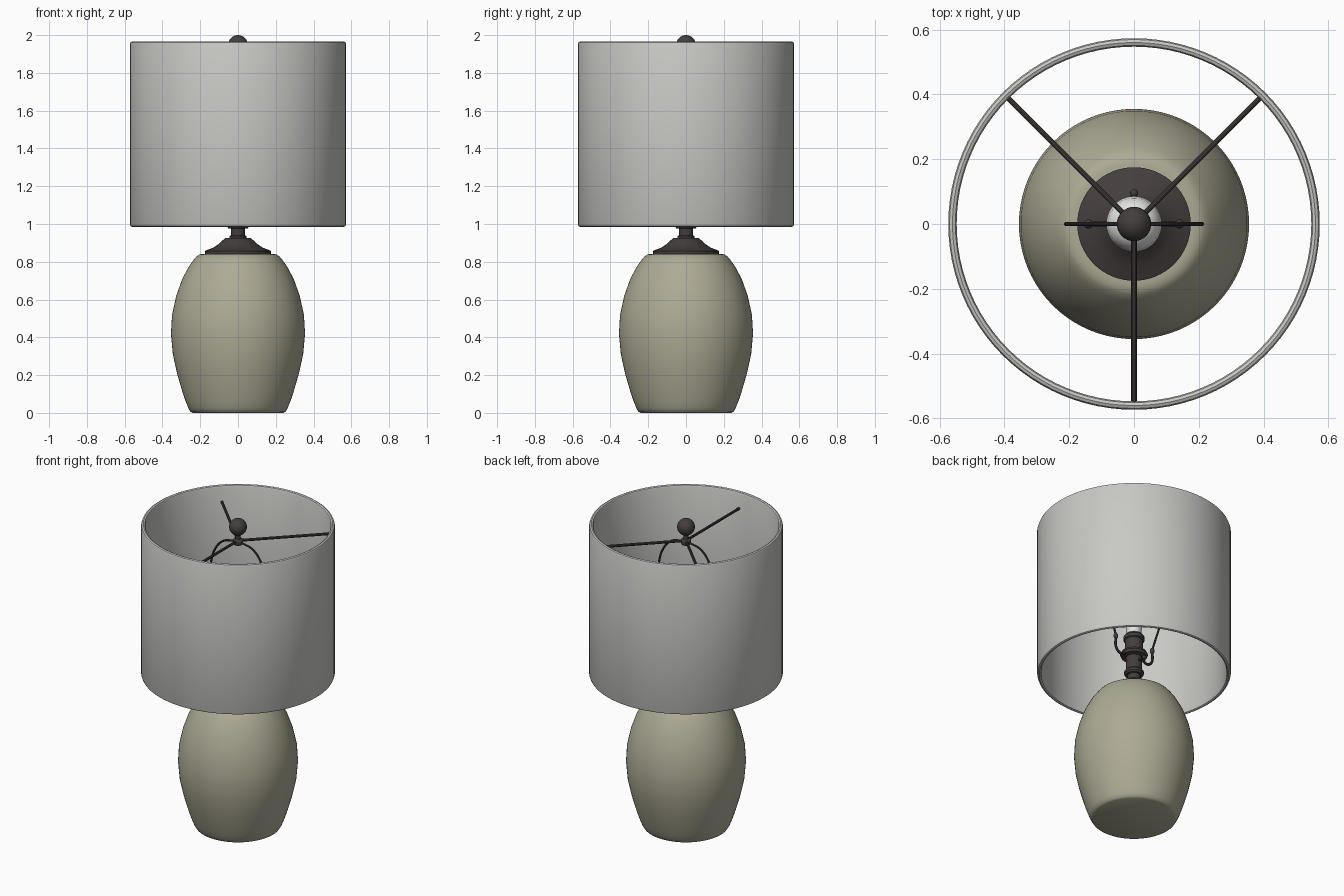
import bpy, bmesh, math
from mathutils import Vector

if "Cube" in bpy.data.objects:
    bpy.data.objects.remove(bpy.data.objects["Cube"])


def material(name, rgb):
    m = bpy.data.materials.new(name)
    m.diffuse_color = (*rgb, 1)
    m.use_nodes = True
    m.node_tree.nodes["Principled BSDF"].inputs["Base Color"].default_value = m.diffuse_color
    return m


CERAMIC = material("sage ceramic", (0.42, 0.405, 0.30))
FABRIC = material("pale grey fabric", (0.58, 0.585, 0.555))
METAL = material("dark bronze", (0.058, 0.047, 0.047))
GLASS = material("white bulb glass", (0.78, 0.78, 0.77))


def finish(ob, mat, angle=35):
    ob.data.materials.clear()
    ob.data.materials.append(mat)
    bpy.ops.object.select_all(action='DESELECT')
    ob.select_set(True)
    bpy.context.view_layer.objects.active = ob
    bpy.ops.object.shade_smooth_by_angle(angle=math.radians(angle))
    return ob


def lathe(name, profile, mat, segs=64, closed=False):
    """Revolve (radius, z) points about z; open profiles end on the axis."""
    bm = bmesh.new()
    rings = []
    for r, z in profile:
        if r < 1e-6:
            rings.append([bm.verts.new((0, 0, z))])
        else:
            rings.append([bm.verts.new((r * math.cos(2 * math.pi * i / segs),
                                        r * math.sin(2 * math.pi * i / segs), z))
                          for i in range(segs)])
    pairs = list(zip(rings, rings[1:]))
    if closed:
        pairs.append((rings[-1], rings[0]))
    for a, b in pairs:
        for i in range(segs):
            j = (i + 1) % segs
            if len(a) == 1:
                bm.faces.new((a[0], b[j], b[i]))
            elif len(b) == 1:
                bm.faces.new((a[i], a[j], b[0]))
            else:
                bm.faces.new((a[i], a[j], b[j], b[i]))
    bmesh.ops.recalc_face_normals(bm, faces=bm.faces)
    me = bpy.data.meshes.new(name)
    bm.to_mesh(me)
    bm.free()
    ob = bpy.data.objects.new(name, me)
    bpy.context.collection.objects.link(ob)
    return finish(ob, mat)


def tube(name, points, radius, mat, smooth=True):
    """Round wire through the points."""
    cu = bpy.data.curves.new(name, 'CURVE')
    cu.dimensions = '3D'
    cu.bevel_depth = radius
    cu.bevel_resolution = 3
    cu.use_fill_caps = True
    if smooth:
        sp = cu.splines.new('BEZIER')
        sp.bezier_points.add(len(points) - 1)
        for bp, p in zip(sp.bezier_points, points):
            bp.co = p
            bp.handle_left_type = bp.handle_right_type = 'AUTO'
        sp.resolution_u = 8
    else:
        sp = cu.splines.new('POLY')
        sp.points.add(len(points) - 1)
        for pt, p in zip(sp.points, points):
            pt.co = (*p, 1)
    ob = bpy.data.objects.new(name, cu)
    bpy.context.collection.objects.link(ob)
    bpy.ops.object.select_all(action='DESELECT')
    ob.select_set(True)
    bpy.context.view_layer.objects.active = ob
    bpy.ops.object.convert(target='MESH')
    return finish(bpy.context.view_layer.objects.active, mat)


def ball(name, loc, r, mat, squash=1):
    bpy.ops.mesh.primitive_uv_sphere_add(segments=32, ring_count=16, radius=r, location=loc)
    ob = bpy.context.object
    ob.name = name
    ob.scale.z = squash
    return finish(ob, mat, 60)


# Ceramic vase-shaped body
lathe("ceramic_body", [(0, 0), (0.24, 0), (0.252, 0.006), (0.263, 0.025), (0.277, 0.06),
      (0.297, 0.12), (0.323, 0.21), (0.345, 0.31), (0.355, 0.42), (0.349, 0.52),
      (0.327, 0.62), (0.295, 0.71), (0.26, 0.775), (0.235, 0.81), (0.218, 0.83),
      (0.203, 0.839), (0.185, 0.842), (0, 0.842)], CERAMIC, 80)

# Flared metal cap and neck
lathe("metal_cap", [(0, 0.84), (0.174, 0.84), (0.175, 0.857), (0.165, 0.862), (0.13, 0.875),
      (0.1, 0.895), (0.08, 0.915), (0.068, 0.925), (0.045, 0.926), (0.045, 0.936),
      (0.038, 0.94), (0.038, 0.99), (0, 0.99)], METAL)

# Lamp socket with collar and ring
lathe("socket", [(0, 0.975), (0.05, 0.975), (0.058, 0.985), (0.058, 1.0), (0.048, 1.01),
      (0.048, 1.095), (0.075, 1.1), (0.082, 1.115), (0.075, 1.13), (0.054, 1.135),
      (0.054, 1.21), (0.062, 1.215), (0.062, 1.235), (0.05, 1.25), (0, 1.25)], METAL)
tube("switch_stem", [(0, 0.04, 1.06), (0, 0.095, 1.06)], 0.006, METAL, False)
ball("switch_knob", (0, 0.095, 1.06), 0.012, METAL)

# Light bulb
lathe("bulb", [(0, 1.24), (0.042, 1.24), (0.044, 1.29), (0.06, 1.34), (0.079, 1.39),
      (0.086, 1.435), (0.08, 1.475), (0.062, 1.505), (0.035, 1.522), (0, 1.527)], GLASS, 40)

# Harp: saddle arms, knobs and the wire loop
for s, side in ((1, "right"), (-1, "left")):
    tube("saddle_" + side, [(s * 0.06, 0, 1.11), (s * 0.1, 0, 1.09), (s * 0.135, 0, 1.115),
                            (s * 0.14, 0, 1.2)], 0.008, METAL)
    ball("harp_knob_" + side, (s * 0.14, 0, 1.195), 0.014, METAL, 1.4)
half = [(0.14, 1.2), (0.165, 1.28), (0.2, 1.4), (0.21, 1.52), (0.198, 1.65),
        (0.165, 1.76), (0.11, 1.825), (0.05, 1.845)]
loop = [(x, 0, z) for x, z in half] + [(0, 0, 1.847)] + [(-x, 0, z) for x, z in reversed(half)]
tube("harp", loop, 0.0065, METAL)

# Finial and hub
lathe("hub", [(0, 1.835), (0.026, 1.835), (0.03, 1.842), (0.03, 1.862), (0.026, 1.868),
      (0.016, 1.872), (0.016, 1.905), (0, 1.905)], METAL, 32)
ball("finial", (0, 0, 1.947), 0.053, METAL)

# Three spider arms holding the shade
for i, a in enumerate((45, 135, 270)):
    d = Vector((math.cos(math.radians(a)), math.sin(math.radians(a)), 0))
    z = Vector((0, 0, 1.858))
    tube("spider_arm_%d" % (i + 1), [z, z + d * 0.555], 0.0085, METAL, False)

# Drum shade with rounded rims
R, r, b, t = 0.573, 0.547, 0.985, 1.966
lathe("drum_shade", [(R, b + 0.014), (R, t - 0.014), (R - 0.004, t - 0.004), (R - 0.013, t),
      (r + 0.004, t - 0.004), (r, t - 0.014), (r, b + 0.014), (r + 0.004, b + 0.004),
      (R - 0.013, b), (R - 0.004, b + 0.004)], FABRIC, 96, closed=True)
